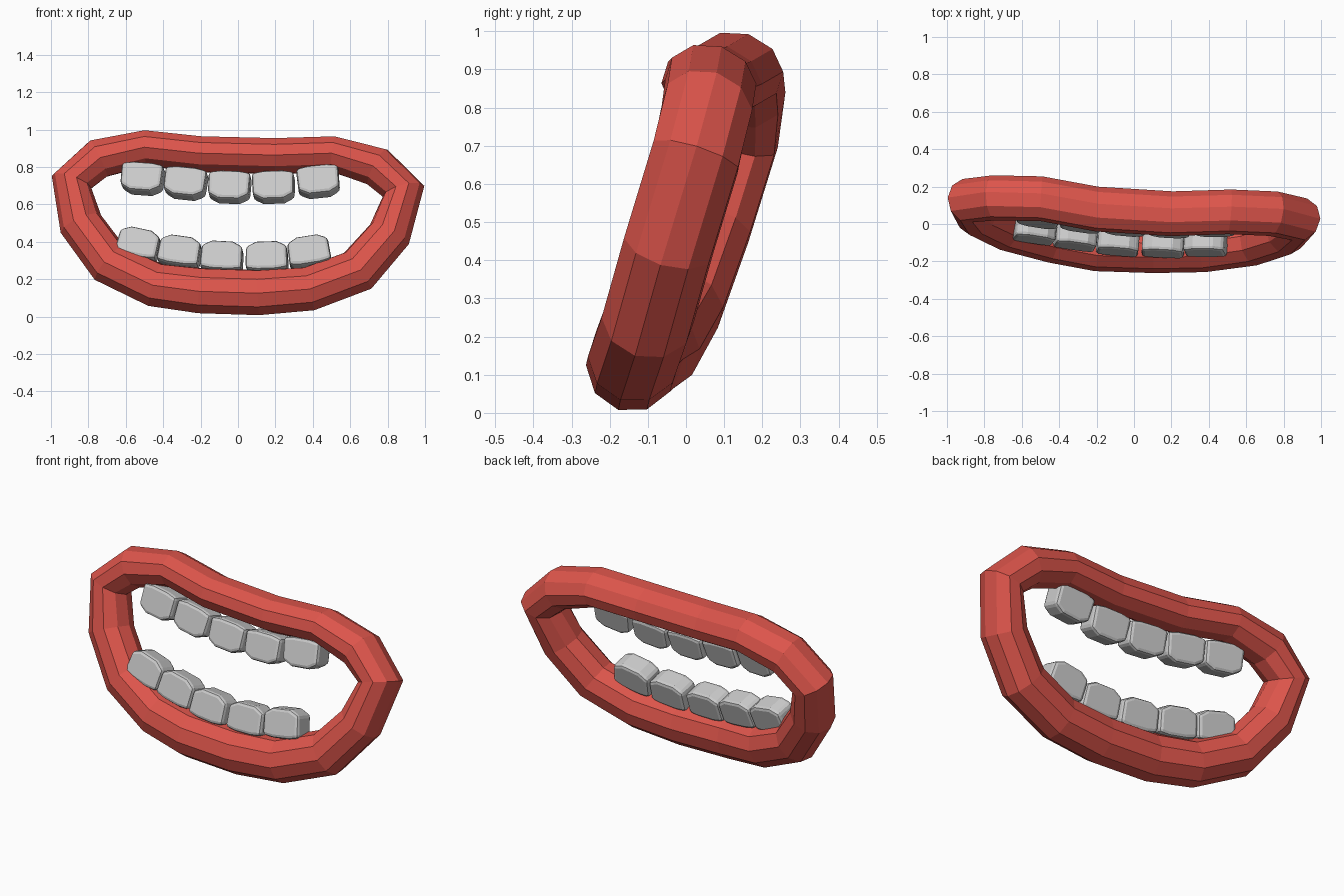
import bpy, bmesh, math
from mathutils import Vector, Matrix

if "Cube" in bpy.data.objects:
    bpy.data.objects.remove(bpy.data.objects["Cube"])

lip_mat = bpy.data.materials.new("lip_red")
lip_mat.diffuse_color = (0.72, 0.09, 0.07, 1)
lip_mat.use_nodes = True
lip_mat.node_tree.nodes["Principled BSDF"].inputs["Base Color"].default_value = lip_mat.diffuse_color


def finish(bm, name, mat=None):
    bmesh.ops.recalc_face_normals(bm, faces=bm.faces)
    me = bpy.data.meshes.new(name)
    bm.to_mesh(me)
    bm.free()
    ob = bpy.data.objects.new(name, me)
    bpy.context.collection.objects.link(ob)
    if mat:
        me.materials.append(mat)
    return ob


# Lips: closed faceted tube; each station is x, y, z, half height
path = [(-.89, .125, .72, .112), (-.745, .14, .845, .11), (-.495, .135, .90, .097),
        (-.2, .08, .868, .097), (.2, .055, .858, .097), (.51, .065, .868, .097),
        (.745, .055, .80, .11), (.885, .025, .67, .115), (.81, -.045, .44, .118),
        (.64, -.10, .245, .125), (.38, -.135, .148, .123), (.11, -.14, .128, .126),
        (-.2, -.13, .138, .126), (-.44, -.085, .168, .122), (-.685, -.02, .285, .122),
        (-.84, .055, .495, .118)]
front = Vector((-.055, -1, .31)).normalized()   # mouth plane leans back
SIDES = 10
bm = bmesh.new()
rings = []
n = len(path)
for i, (x, y, z, r) in enumerate(path):
    a, b, c = (Vector(path[j % n][:3]) for j in (i - 1, i, i + 1))
    t = ((b - a).normalized() + (c - b).normalized()).normalized()
    out = front.cross(t).normalized()
    if out.dot(b - Vector((0, 0, .5))) < 0:
        out = -out
    ring = []
    for k in range(SIDES):
        ang = 2 * math.pi * k / SIDES
        ring.append(bm.verts.new(b + out * r * math.cos(ang) + front * .122 * math.sin(ang)))
    rings.append(ring)
for i in range(n):
    r0, r1 = rings[i], rings[(i + 1) % n]
    for k in range(SIDES):
        m = (k + 1) % SIDES
        bm.faces.new((r0[k], r0[m], r1[m], r1[k]))
finish(bm, "lips", lip_mat)


# Tooth: arched profile extruded in depth, then bevelled
def tooth(name, loc, roll, yaw, flip):
    prof = [(-.113, -.07), (-.05, -.08), (.05, -.08), (.113, -.07),
            (.11, .05), (.055, .078), (-.055, .078), (-.11, .05)]
    bm = bmesh.new()
    f = bm.faces.new([bm.verts.new((x, -.06, z * flip)) for x, z in prof])
    ext = bmesh.ops.extrude_face_region(bm, geom=[f])
    bmesh.ops.translate(bm, vec=(0, .12, 0),
                        verts=[v for v in ext["geom"] if isinstance(v, bmesh.types.BMVert)])
    bmesh.ops.recalc_face_normals(bm, faces=bm.faces)
    edges = [e for e in bm.edges if abs(e.calc_face_angle(0)) > math.radians(40)]
    bmesh.ops.bevel(bm, geom=edges, offset=.018, segments=2, profile=.5, affect='EDGES')
    bm.transform(Matrix.Translation(loc) @ Matrix.Rotation(yaw, 4, 'Z')
                 @ Matrix.Rotation(roll, 4, 'Y') @ Matrix.Rotation(math.radians(-17), 4, 'X'))
    finish(bm, name)


# Rows of teeth
rows = {
    "upper_tooth": (-1, [(-.51, .055, .735), (-.28, .03, .71), (-.045, .01, .69),
                         (.19, 0, .69), (.43, .005, .72)], [4, 6, 2, -2, -6]),
    "lower_tooth": (1, [(-.53, -.03, .385), (-.31, -.065, .345), (-.085, -.095, .317),
                        (.155, -.105, .315), (.38, -.10, .345)], [12, 8, 3, -2, -9]),
}
for name, (flip, spots, rolls) in rows.items():
    for i, (p, roll) in enumerate(zip(spots, rolls)):
        yaw = (-9, -8, -5, -3, 0)[i]
        tooth(f"{name}_{i + 1}", p, math.radians(roll), math.radians(yaw), flip)
